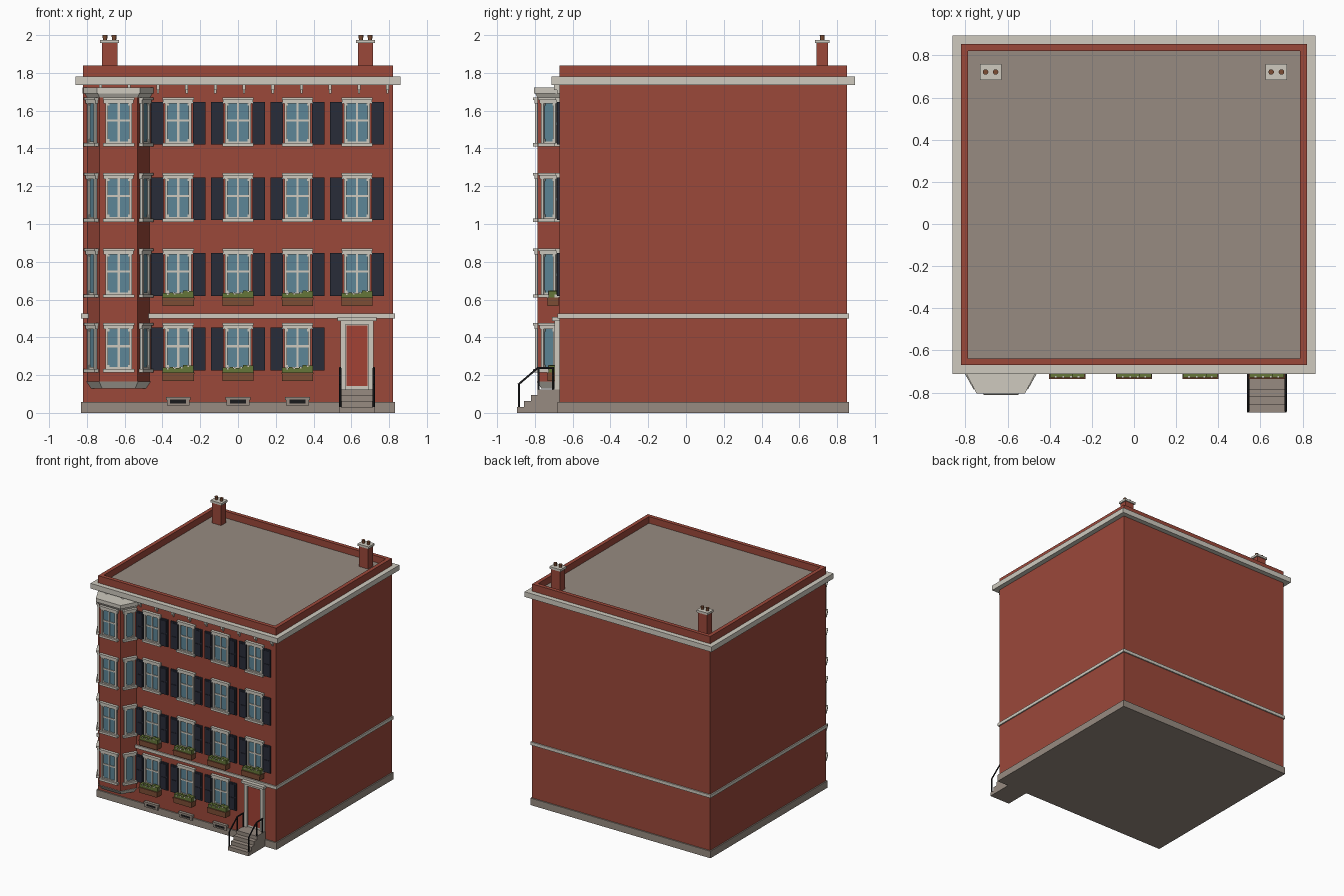
import bpy, bmesh, random
from math import atan2
from mathutils import Matrix, Vector

random.seed(4)
if "Cube" in bpy.data.objects:
    bpy.data.objects.remove(bpy.data.objects["Cube"])


def material(name, r, g, b):
    m = bpy.data.materials.new(name)
    m.use_nodes = True
    m.diffuse_color = (r, g, b, 1)
    bsdf = next(n for n in m.node_tree.nodes if n.type == 'BSDF_PRINCIPLED')
    bsdf.inputs["Base Color"].default_value = (r, g, b, 1)
    bsdf.inputs["Roughness"].default_value = 0.8
    return m


BRICK = material("red brick", .33, .065, .042)
CREAM = material("cream trim", .62, .59, .52)
STONE = material("grey stone", .31, .26, .22)
GLASS = material("blue glass", .11, .24, .31)
SHUTTER = material("dark shutter", .022, .025, .04)
WOOD = material("brown wood", .2, .075, .035)
LEAF = material("green leaves", .13, .18, .04)
IRON = material("black iron", .01, .01, .012)
DOOR = material("red door", .36, .055, .035)


class Part:
    """Collects primitives into one mesh."""
    def __init__(self, name, *mats):
        self.name, self.mats, self.bm = name, mats, bmesh.new()

    def box(self, x, y, z, mi=0):
        c = [(a + b) / 2 for a, b in (x, y, z)]
        s = [abs(b - a) for a, b in (x, y, z)]
        m = Matrix.Translation(c) @ Matrix.Diagonal((*s, 1))
        verts = bmesh.ops.create_cube(self.bm, size=1, matrix=m)['verts']
        faces = {f for v in verts for f in v.link_faces}
        for f in faces:
            f.material_index = mi
        return faces

    def prism(self, low, high, z0, z1):
        a = [self.bm.verts.new((*p, z0)) for p in low]
        b = [self.bm.verts.new((*p, z1)) for p in high]
        self.bm.faces.new(a)
        self.bm.faces.new(b)
        for i in range(len(a)):
            j = (i + 1) % len(a)
            self.bm.faces.new((a[i], a[j], b[j], b[i]))

    def mesh(self):
        bmesh.ops.recalc_face_normals(self.bm, faces=self.bm.faces)
        me = bpy.data.meshes.new(self.name)
        self.bm.to_mesh(me)
        self.bm.free()
        for m in self.mats:
            me.materials.append(m)
        return me

    def done(self):
        return place(self.name, self.mesh())


def place(name, mesh, loc=(0, 0, 0), rot=0):
    ob = bpy.data.objects.new(name, mesh)
    ob.location, ob.rotation_euler.z = loc, rot
    bpy.context.collection.objects.link(ob)
    return ob


WALL = -.67
COLUMNS = [-.317, 0, .315, .63]
ROWS = [.215, .61, 1.01, 1.41]

# Brick body with sunken flat roof inside the parapet
body = Part("brick_body", BRICK, STONE)
faces = body.box((-.82, .82), (WALL, .853), (.05, 1.84))
top = max(faces, key=lambda f: f.calc_center_median().z)
bmesh.ops.inset_individual(body.bm, faces=[top], thickness=.045)
sunk = bmesh.ops.extrude_face_region(body.bm, geom=[top])['geom']
bmesh.ops.delete(body.bm, geom=[top], context='FACES_ONLY')
bmesh.ops.translate(body.bm, vec=(0, 0, -.055), verts=[g for g in sunk if isinstance(g, bmesh.types.BMVert)])
for g in sunk:
    if isinstance(g, bmesh.types.BMFace):
        g.material_index = 1
body.done()

# Plinth, string course and cornice
for name, mat, out, z in (("stone_plinth", STONE, .01, (0, .058)),
                          ("string_course", CREAM, .01, (.5, .526)),
                          ("cornice", CREAM, .041, (1.737, 1.78))):
    p = Part(name, mat)
    p.box((-.82 - out, .82 + out), (WALL - out, .853 + out), z)
    p.done()
brackets = Part("cornice_brackets", CREAM)
for k in range(11):
    x = .792 - .152 * k
    brackets.box((x - .008, x + .008), (WALL - .028, WALL), (1.71, 1.737))
    brackets.box((x - .006, x + .006), (WALL - .014, WALL), (1.69, 1.71))
brackets.done()

# Canted bay with corbel below and moulded cap above
BAY_X, BAY_Y = -.632, -.785


def bay_outline(grow):
    back, front = .17 + grow, .1 + grow * .7
    return [(BAY_X - back, WALL + .01), (BAY_X - front, BAY_Y - grow),
            (BAY_X + front, BAY_Y - grow), (BAY_X + back, WALL + .01)]


for name, mat, g0, g1, z0, z1 in (("bay_corbel", CREAM, -.02, .005, .128, .165),
                                  ("bay_wall", BRICK, 0, 0, .165, 1.685),
                                  ("bay_moulding", CREAM, .002, .014, 1.67, 1.692),
                                  ("bay_cap", CREAM, .02, .02, 1.692, 1.722)):
    p = Part(name, mat)
    p.prism(bay_outline(g0), bay_outline(g1), z0, z1)
    p.done()


# Windows: glass plate, jambs, sill, lintel and glazing bars
def window_mesh(w, bars):
    p = Part("window", CREAM, GLASS)
    p.box((-w, w), (-.004, .002), (.01, .24), 1)
    p.box((-w - .013, w + .013), (-.025, .002), (0, .018))
    p.box((-w - .009, w + .009), (-.016, .002), (.229, .247))
    p.box((-w - .013, w + .013), (-.024, .002), (.247, .26))
    p.box((-w, w), (-.01, .002), (.018, .027))
    for s in (-1, 1):
        p.box((s * (w - .015), s * w), (-.014, .002), (.015, .232))
        for z in (.027, .217):
            p.box((s * (w - .021), s * (w - .015)), (-.008, .002), (z, z + .012))
    if bars:
        p.box((-.006, .006), (-.009, .002), (.02, .232))
        p.box((-w, w), (-.009, .002), (.132, .144))
    return p.mesh()


def shutter_mesh():
    p = Part("shutter", SHUTTER)
    for s in (-1, 1):
        x = s * .111
        p.box((x - .033, x + .033), (-.012, .002), (.01, .236))
        for z0, z1 in ((.02, .115), (.127, .226)):
            p.box((x - .024, x + .024), (-.016, 0), (z0, z1))
    return p.mesh()


def planter_mesh():
    p = Part("flower_box", WOOD, LEAF, CREAM)
    p.box((-.083, .083), (-.058, 0), (-.045, -.003))
    p.box((-.086, .086), (-.061, 0), (-.01, 0))
    for i in range(9):
        x, h = -.072 + i * .018, random.uniform(.02, .04)
        p.box((x - .01, x + .01), (-.052, -.01), (-.004, h), 1)
        if i % 2:
            p.box((x - .004, x + .004), (-.056, -.046), (h - .007, h + .003), 2)
    return p.mesh()


wide, narrow = window_mesh(.07, True), window_mesh(.044, False)
shutters, planter = shutter_mesh(), planter_mesh()
left, front_l, front_r, right = [Vector(q) for q in bay_outline(0)]
for row, z in enumerate(ROWS):
    for col, x in enumerate(COLUMNS):
        if row == 0 and col == 3:
            continue
        place("window", wide, (x, WALL, z))
        place("shutters", shutters, (x, WALL, z))
        if row < 2:
            place("flower_box", planter, (x, WALL - .005, z))
    place("bay_front_window", wide, (BAY_X, BAY_Y, z))
    for a, b in ((left, front_l), (front_r, right)):
        mid, d = (a + b) / 2, b - a
        place("bay_side_window", narrow, (mid.x, mid.y, z), atan2(d.y, d.x))

# Basement vents
for x in COLUMNS[:3]:
    p = Part("basement_window", STONE, IRON)
    p.box((x - .065, x + .065), (WALL - .025, WALL), (.068, .085))
    for s in (-1, 1):
        p.box((x + s * .042, x + s * .06), (WALL - .02, WALL), (.045, .07))
    p.box((x - .06, x + .06), (WALL - .02, WALL), (.04, .05))
    p.box((x - .043, x + .043), (WALL - .014, WALL), (.05, .068), 1)
    p.done()

# Front door with surround
DX = COLUMNS[3]
p = Part("front_door", CREAM, DOOR)
p.box((DX - .062, DX + .062), (WALL - .012, WALL), (.125, .47))
p.box((DX - .056, DX + .056), (WALL - .016, WALL), (.142, .462), 1)
for s in (-1, 1):
    p.box((DX + s * .062, DX + s * .088), (WALL - .026, WALL), (.125, .485))
p.box((DX - .088, DX + .088), (WALL - .026, WALL), (.468, .487))
p.box((DX - .104, DX + .104), (WALL - .04, WALL), (.487, .508))
p.done()

# Entrance steps and landing
p = Part("entrance_steps", STONE)
for i, z in enumerate((.125, .095, .063, .032)):
    y = BAY_Y - .0365 * i
    p.box((DX - .094, DX + .094), (y, WALL if i == 0 else y + .0365), (0, z))
p.done()


# Iron railings on both sides of the steps
def rail(name, pts, r):
    cu = bpy.data.curves.new(name, 'CURVE')
    cu.dimensions, cu.bevel_depth, cu.bevel_resolution = '3D', r, 1
    cu.use_fill_caps = True
    sp = cu.splines.new('POLY')
    sp.points.add(len(pts) - 1)
    for q, co in zip(sp.points, pts):
        q.co = (*co, 1)
    cu.materials.append(IRON)
    place(name, cu)


for s in (-1, 1):
    x = DX + s * .089
    rail("handrail", [(x, -.888, .15), (x, BAY_Y, .238), (x, -.7, .238)], .006)
    for y, z0, z1 in ((-.885, .03, .15), (BAY_Y + .005, .12, .238), (-.705, .12, .238)):
        rail("railing_post", [(x, y, z0), (x, y, z1)], .006)

# Chimneys with caps and pots
for x in (-.68, .675):
    p = Part("chimney", BRICK, CREAM, WOOD)
    p.box((x - .041, x + .041), (.69, .752), (1.78, 1.957))
    p.box((x - .051, x + .051), (.682, .76), (1.957, 1.975), 1)
    for s in (-1, 1):
        m = Matrix.Translation((x + s * .024, .721, 1.985))
        made = bmesh.ops.create_cone(p.bm, cap_ends=True, segments=12, radius1=.011,
                                     radius2=.013, depth=.03, matrix=m)
        for f in {f for v in made['verts'] for f in v.link_faces}:
            f.material_index = 2
    p.done()
